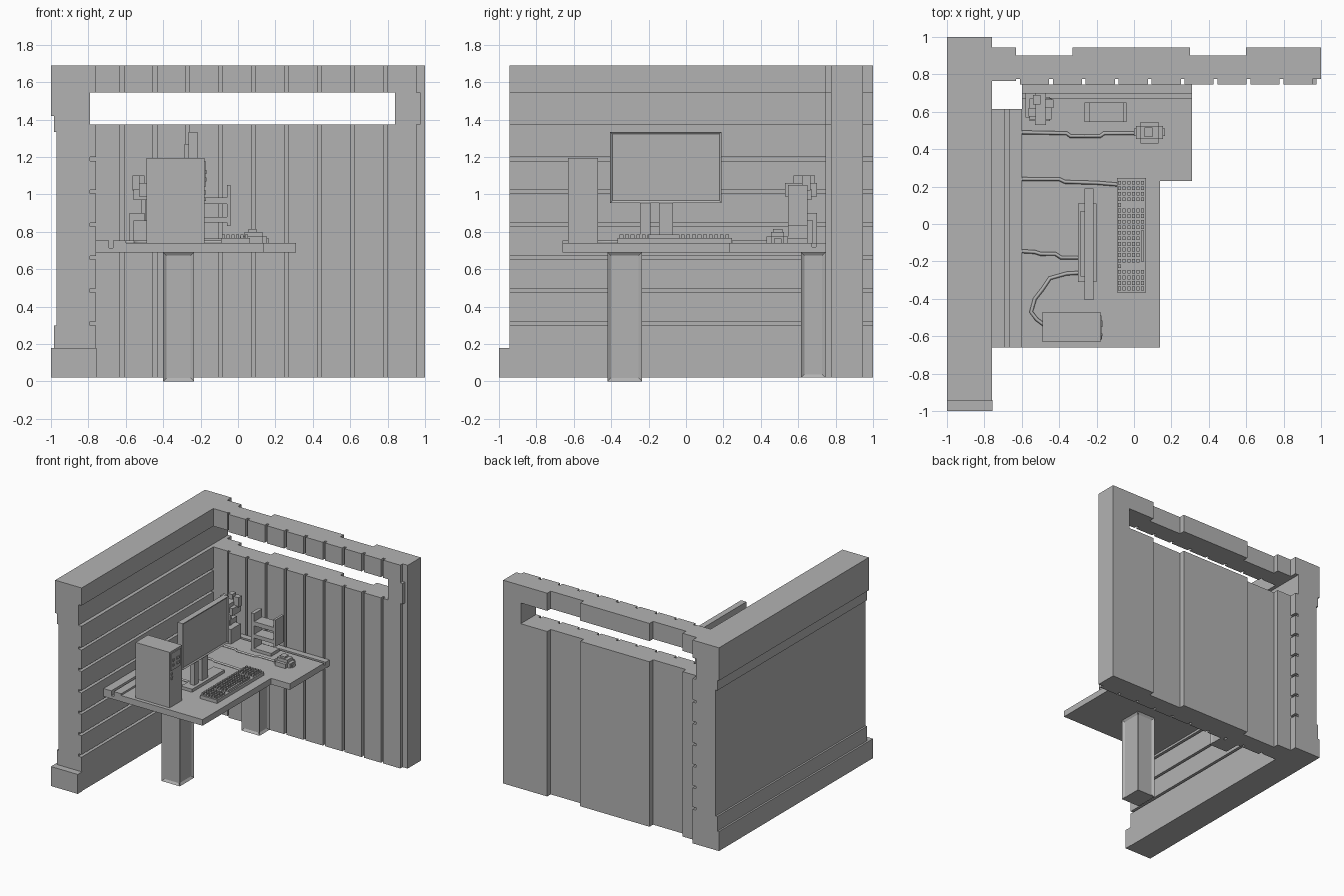
import bpy, bmesh
from mathutils import Vector

old = bpy.data.objects.get("Cube")
if old:
    bpy.data.objects.remove(old, do_unlink=True)

grey = bpy.data.materials.new("plain_grey")
grey.use_nodes = True
GREY = (0.45, 0.45, 0.45, 1)
grey.diffuse_color = GREY
grey.node_tree.nodes["Principled BSDF"].inputs["Base Color"].default_value = GREY


def finish(name, bm):
    bmesh.ops.recalc_face_normals(bm, faces=bm.faces)
    mesh = bpy.data.meshes.new(name)
    bm.to_mesh(mesh)
    bm.free()
    mesh.materials.append(grey)
    obj = bpy.data.objects.new(name, mesh)
    bpy.context.collection.objects.link(obj)
    return obj


def add_box(bm, x0, x1, y0, y1, z0, z1):
    verts = bmesh.ops.create_cube(bm, size=1)["verts"]
    for v in verts:
        v.co = Vector((x0 + (v.co.x + .5) * (x1 - x0), y0 + (v.co.y + .5) * (y1 - y0),
                       z0 + (v.co.z + .5) * (z1 - z0)))
    return verts


def boxes(name, *items):
    bm = bmesh.new()
    for item in items:
        add_box(bm, *item)
    return finish(name, bm)


def prism(name, profile, axis, lo, hi):
    """Extrude a 2D profile along x, y or z."""
    place = {"x": lambda a, b: (lo, a, b), "y": lambda a, b: (a, lo, b),
             "z": lambda a, b: (a, b, lo)}[axis]
    bm = bmesh.new()
    face = bm.faces.new([bm.verts.new(place(a, b)) for a, b in profile])
    out = bmesh.ops.extrude_face_region(bm, geom=[face])["geom"]
    for v in out:
        if isinstance(v, bmesh.types.BMVert):
            v.co["xyz".index(axis)] = hi
    return finish(name, bm)


FLOOR, TOP, SILL, HEAD = .02, 1.69, 1.375, 1.545
STEP = .176

# Side wall: moulded outside, plank grooves inside
profile = [(-1, TOP), (-1, 1.42), (-.985, 1.42), (-.985, 1.335), (-.97, 1.335), (-.97, .3),
           (-.985, .3), (-.985, .18), (-1, .18), (-1, FLOOR), (-.76, FLOOR)]
for i in range(6):
    z = .3 + i * STEP
    profile += [(-.76, z), (-.79, z), (-.79, z + .02), (-.76, z + .02)]
profile += [(-.76, SILL), (-.79, SILL), (-.79, HEAD), (-.76, HEAD), (-.76, TOP)]
prism("side_wall", profile, "y", -.945, 1)
boxes("side_wall_base", (-1, -.757, -1, -.94, FLOOR, .18))

# Back wall: vertical planks inside, broad panels outside, long window slot
profile = [(-.79, .765), (-.63, .765), (-.63, .775), (-.61, .775)]
for i in range(1, 10):
    x = -.61 + i * STEP
    profile += [(x - STEP, .745), (x - .02, .745), (x - .02, .775), (x, .775)]
profile += [(1, .775), (1, .945), (.6, .945), (.6, .9), (.3, .9), (.3, .945), (-.33, .945),
            (-.33, .9), (-.63, .9), (-.63, .945), (-.79, .945)]
prism("back_wall_lower", profile, "z", FLOOR, SILL)
prism("back_wall_header", profile, "z", HEAD, TOP)
prism("window_post", [(.84, .745), (.975, .745), (.975, .775), (1, .775), (1, .945), (.84, .945)],
      "z", SILL, HEAD)

# Corner desk with a cable slot along each wall
prism("desk_main", [(-.77, .69), (.14, .69), (.14, .74), (-.6, .74), (-.6, .755), (-.667, .755),
                    (-.667, .715), (-.69, .715), (-.69, .755), (-.77, .755)], "y", -.66, .23)
prism("desk_corner", [(-.77, .69), (-.6, .69), (-.6, .755), (-.667, .755),
                      (-.667, .715), (-.69, .715), (-.69, .755), (-.77, .755)], "y", .23, .615)
prism("desk_return", [(.23, .69), (.745, .69), (.745, .74), (.695, .74), (.695, .72),
                      (.673, .72), (.673, .74), (.23, .74)], "x", -.6, .31)


# Legs with a sunken panel on each side
def leg(name, x0, x1, y0, y1, z0):
    bm = bmesh.new()
    add_box(bm, x0, x1, y0, y1, z0, .69)
    bm.normal_update()
    sides = [f for f in bm.faces if abs(f.normal.z) < .5]
    bmesh.ops.inset_individual(bm, faces=sides, thickness=.025, depth=-.012)
    finish(name, bm)


leg("front_leg", -.4, -.235, -.42, -.235, 0)
leg("back_leg", -.4, -.235, .615, .745, FLOOR)

# Computer tower with drive panel and buttons
boxes("computer_tower", (-.49, -.18, -.63, -.47, .74, 1.195))
boxes("tower_panel", (-.185, -.174, -.62, -.49, 1.04, 1.18))
buttons = [(-.176, -.168, y, y + w, z, z + .02)
           for y, w in ((-.6, .015), (-.55, .035)) for z in (1.07, 1.11)]
boxes("tower_buttons", *buttons, (-.185, -.172, -.615, -.595, 1, 1.02),
      (-.185, -.172, -.615, -.595, .965, .985))

# Monitor with recessed screen, back housing and stand
bm = bmesh.new()
add_box(bm, -.265, -.217, -.405, .19, .955, 1.335)
bm.normal_update()
bmesh.ops.inset_individual(bm, faces=[f for f in bm.faces if f.normal.x > .5],
                           thickness=.016, depth=-.008)
finish("monitor", bm)
boxes("monitor_back", (-.285, -.262, -.28, .07, 1.02, 1.27))
boxes("monitor_stand", (-.3, -.2, -.31, .11, .738, .765),
      (-.265, -.225, -.245, -.19, .76, .96), (-.265, -.225, -.145, -.07, .76, .96))

# Keyboard with rows of keys and a long space bar
boxes("keyboard", (-.09, .065, -.365, .245, .738, .768))
keys = []
for row in range(6):
    x = -.085 + row * .0245
    for col in range(20):
        y = -.355 + col * .0298
        if row == 5 and 4 < col < 11 or (row > 0 and col in (4, 15)):
            continue
        keys.append((x, x + .016, y, y + .02, .766, .785))
boxes("keyboard_keys", *keys, (.0375, .0535, -.2, -.035, .766, .785))

# Mouse
boxes("mouse", (.01, .155, .455, .525, .738, .775), (.035, .13, .43, .545, .738, .775),
      (0, .165, .47, .51, .738, .765), (.035, .13, .455, .525, .77, .8),
      (.055, .1, .465, .515, .79, .815))


# Cables lying on the desk
def cable(name, points):
    curve = bpy.data.curves.new(name, "CURVE")
    curve.dimensions = "3D"
    curve.bevel_depth = .01
    curve.bevel_resolution = 0
    curve.use_fill_caps = True
    spline = curve.splines.new("POLY")
    spline.points.add(len(points) - 1)
    for p, (x, y) in zip(spline.points, points):
        p.co = (x, y, .745, 1)
    curve.materials.append(grey)
    bpy.context.collection.objects.link(bpy.data.objects.new(name, curve))


cable("mouse_cable", [(-.61, .49), (-.36, .485), (-.34, .47), (-.18, .47), (-.16, .485), (.02, .485)])
cable("keyboard_cable", [(-.61, .24), (-.4, .24), (-.37, .225), (-.2, .22), (-.08, .21)])
cable("monitor_cable", [(-.61, -.145), (-.53, -.15), (-.5, -.16), (-.42, -.16), (-.39, -.18), (-.27, -.18)])
cable("tower_cable", [(-.27, -.26), (-.36, -.265), (-.45, -.29), (-.49, -.35), (-.53, -.4),
                      (-.55, -.47), (-.52, -.51), (-.48, -.54)])

# Small desk shelf
boxes("desk_shelf", (-.265, -.235, .545, .65, .738, 1.05), (-.06, -.04, .545, .65, .83, 1.05),
      (-.24, -.05, .545, .65, .95, .985), (-.24, -.05, .545, .65, .85, .88),
      (-.24, -.08, .545, .65, .738, .765))

# Flower pot with a blocky plant
boxes("flower_pot", (-.58, -.5, .57, .7, .738, .9), (-.56, -.45, .55, .68, .738, .86))
boxes("plant", (-.515, -.495, .605, .625, .86, 1),
      (-.56, -.44, .56, .67, .97, 1.03), (-.53, -.47, .53, .7, .99, 1.06),
      (-.565, -.525, .575, .62, 1.02, 1.1), (-.475, -.43, .62, .665, 1.02, 1.1),
      (-.54, -.5, .64, .69, 1.04, 1.1))
